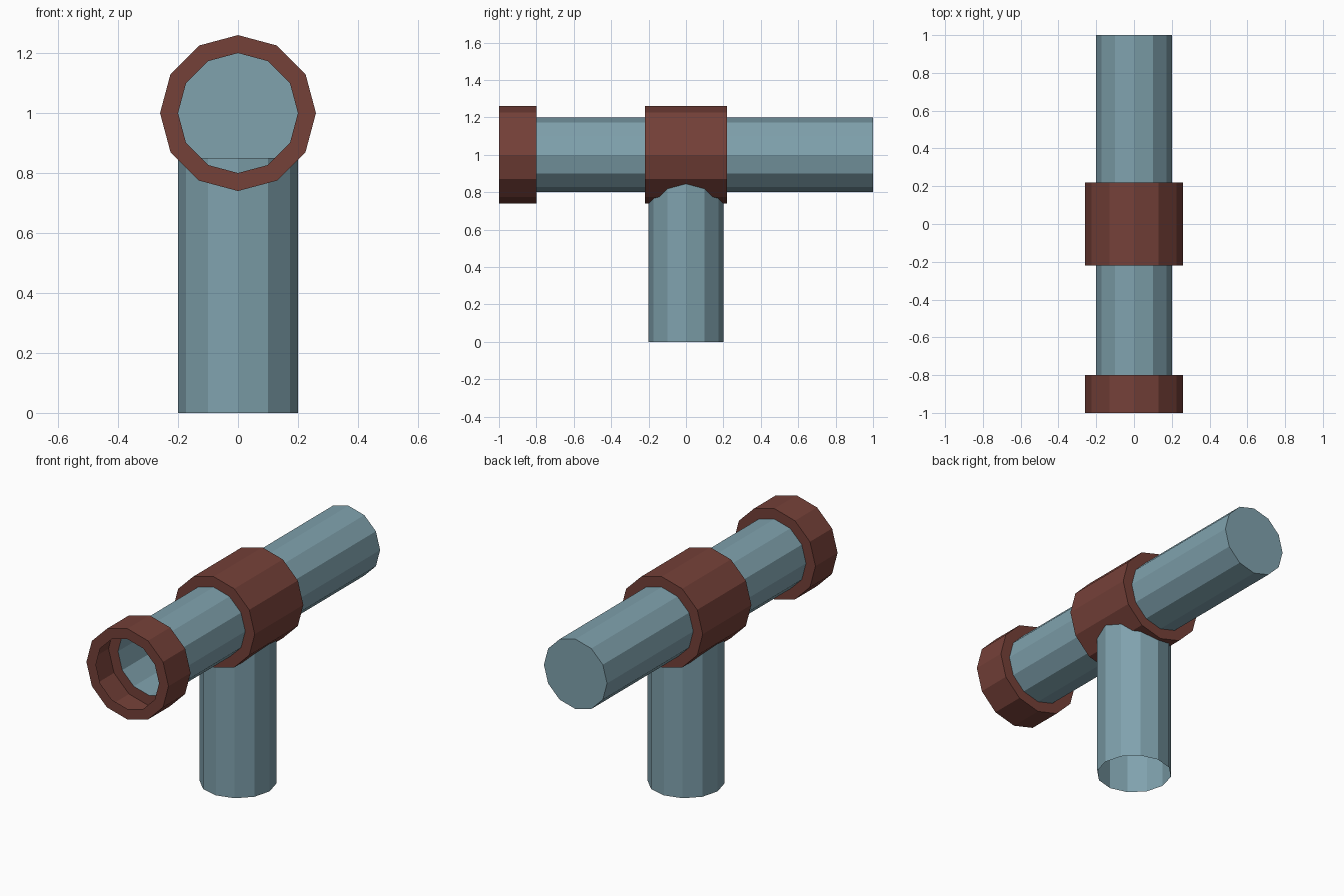
import bpy, bmesh, math

if "Cube" in bpy.data.objects:
    bpy.data.objects.remove(bpy.data.objects["Cube"])

SIDES = 12


def material(name, rgb):
    m = bpy.data.materials.new(name)
    m.diffuse_color = (*rgb, 1)
    m.use_nodes = True
    m.node_tree.nodes["Principled BSDF"].inputs["Base Color"].default_value = m.diffuse_color
    return m


STEEL = material("blue grey pipe", (0.215, 0.36, 0.42))
RUST = material("rust brown collar", (0.178, 0.052, 0.040))


def turned_shell(name, profile, bands, place, cap_end=False):
    """Sweep (radius, distance) points round an axis; bands gives each strip's material."""
    bm = bmesh.new()
    rings = []
    for r, d in profile:
        ring = []
        for i in range(SIDES):
            a = 2 * math.pi * i / SIDES
            ring.append(bm.verts.new(place(r * math.cos(a), r * math.sin(a), d)))
        rings.append(ring)
    for k, mat in enumerate(bands):
        a, b = rings[k], rings[k + 1]
        for i in range(SIDES):
            j = (i + 1) % SIDES
            bm.faces.new((a[i], a[j], b[j], b[i])).material_index = mat
    if cap_end:
        bm.faces.new(rings[-1]).material_index = bands[-1]
    bmesh.ops.recalc_face_normals(bm, faces=bm.faces[:])
    mesh = bpy.data.meshes.new(name)
    bm.to_mesh(mesh)
    bm.free()
    mesh.materials.append(STEEL)
    mesh.materials.append(RUST)
    ob = bpy.data.objects.new(name, mesh)
    bpy.context.collection.objects.link(ob)
    return ob


R, C = 0.20, 0.26   # pipe and collar radius

# Horizontal pipe: hollow end collar with open mouth, middle collar, closed far end
turned_shell(
    "horizontal_pipe",
    [(R, -1), (C, -1), (C, -0.8), (R, -0.8),
     (R, -0.22), (C, -0.22), (C, 0.22), (R, 0.22), (R, 1)],
    [1, 1, 1, 0, 1, 1, 1, 0],
    lambda u, v, d: (u, d, 1 + v),
    cap_end=True)

# Upright branch: open tube running up into the middle collar
turned_shell(
    "upright_pipe",
    [(R, 0), (R, 0.85)],
    [0],
    lambda u, v, d: (u, v, d))
